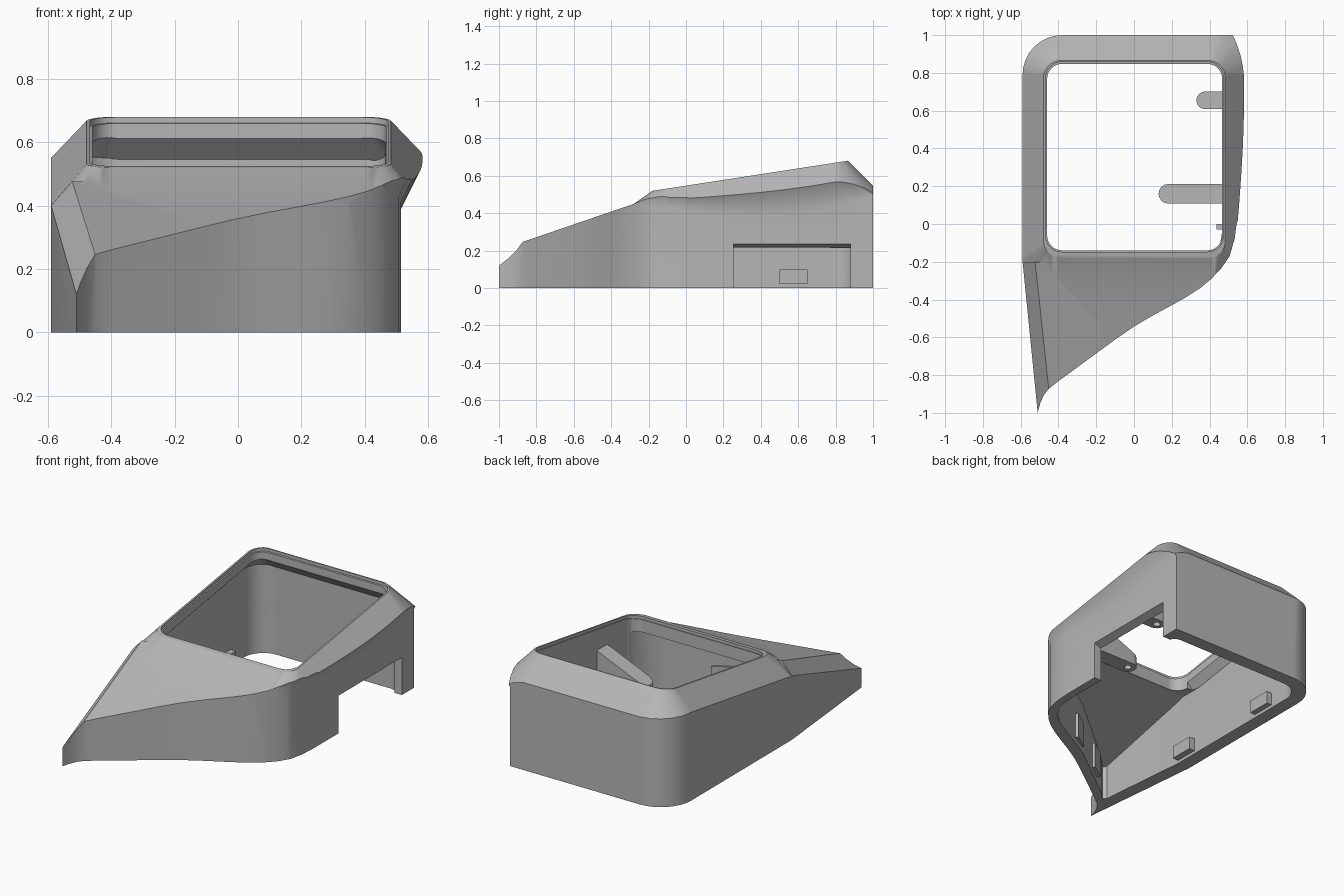
import bpy, bmesh
from math import sin, cos, pi
from mathutils import Vector

if "Cube" in bpy.data.objects:
    bpy.data.objects.remove(bpy.data.objects["Cube"], do_unlink=True)

grey = bpy.data.materials.new("mid grey plastic")
grey.use_nodes = True
COLOUR = (0.47, 0.47, 0.47, 1)
grey.diffuse_color = COLOUR
grey.node_tree.nodes["Principled BSDF"].inputs["Base Color"].default_value = COLOUR


def top(y):
    """Height of the tilted rim plane."""
    return 0.547 + 0.154 * y


def loft(name, rings, planes=()):
    """Closed solid through rings of points, trimmed by (point, normal) planes."""
    bm = bmesh.new()
    loops = [[bm.verts.new(p) for p in ring] for ring in rings]
    n = len(loops[0])
    for a, b in zip(loops, loops[1:]):
        for i in range(n):
            j = (i + 1) % n
            bm.faces.new((a[i], a[j], b[j], b[i]))
    bm.faces.new(loops[0][::-1])
    bm.faces.new(loops[-1])
    if planes:
        bmesh.ops.triangulate(bm, faces=bm.faces[:])
    for co, no in planes:
        bmesh.ops.bisect_plane(bm, geom=bm.verts[:] + bm.edges[:] + bm.faces[:], dist=1e-5,
                               plane_co=co, plane_no=no, clear_outer=True)
        bmesh.ops.holes_fill(bm, edges=[e for e in bm.edges if e.is_boundary], sides=0)
    bmesh.ops.dissolve_limit(bm, angle_limit=0.002, verts=bm.verts[:], edges=bm.edges[:])
    bmesh.ops.recalc_face_normals(bm, faces=bm.faces[:])
    me = bpy.data.meshes.new(name)
    bm.to_mesh(me)
    bm.free()
    me.materials.append(grey)
    ob = bpy.data.objects.new(name, me)
    bpy.context.collection.objects.link(ob)
    return ob


def prism(name, pts, low, high, planes=()):
    """Upright prism; low and high are functions of x and y."""
    return loft(name, [[(x, y, f(x, y)) for x, y in pts] for f in (low, high)], planes)


def flat(z):
    return lambda x, y: z


def arc(cx, cy, r, a0, a1, n=8):
    return [(cx + r * cos(a0 + (a1 - a0) * i / n), cy + r * sin(a0 + (a1 - a0) * i / n))
            for i in range(n + 1)]


def rounded(x0, x1, y0, y1, r):
    corners = [(x1 - r, y1 - r), (x0 + r, y1 - r), (x0 + r, y0 + r), (x1 - r, y0 + r)]
    return [p for i, c in enumerate(corners) for p in arc(*c, r, i * pi / 2, (i + 1) * pi / 2)]


def box(name, x0, x1, y0, y1, z0, z1):
    return prism(name, [(x0, y0), (x1, y0), (x1, y1), (x0, y1)], flat(z0), flat(z1))


def combine(target, other, operation):
    mod = target.modifiers.new("cut", "BOOLEAN")
    mod.operation, mod.solver, mod.object = operation, "EXACT", other
    bpy.context.view_layer.objects.active = target
    bpy.ops.object.modifier_apply(modifier=mod.name)
    bpy.data.objects.remove(other, do_unlink=True)


# Footprint: front sweep, right wall, back, rounded back corner, left wall
front = [(-.51, -1), (-.497, -.95), (-.477, -.905), (-.45, -.872), (-.4, -.832), (-.1, -.612),
         (0, -.543), (.1, -.484), (.2, -.43), (.28, -.385), (.35, -.34), (.41, -.29),
         (.455, -.24), (.49, -.18), (.508, -.1)]
right = [(.515, y / 10) for y in range(0, 11)]
outline = front + right + arc(-.38, .79, .21, pi / 2, pi) + [(-.59, -.2)]


def flare_start(x, y):
    if x < .4:
        return .45
    return .39 + (.15 if y < .4 else .28) * (y - .4) ** 2


def flared(x, y):
    out = .2 * min(1, (y + .4) / .5) if x > .4 else 0
    return (x + out, y, flare_start(x, y) + .4)


# Raised frame: flared walls trimmed by the tilted top and chamfers rolling round its corners
r = .09
trims = [(Vector((0, 0, top(0))), Vector((0, -.154, 1)))]
for i, (cx, cy) in enumerate([(.393, .775), (-.388, .775), (-.388, -.09), (.393, -.09)]):
    for j in range(6):
        a = (i + j / 6) * pi / 2
        k = 1.05 + (.1 if sin(a) > 0 else .5) * sin(a)
        x, y = cx + r * cos(a), cy + r * sin(a)
        trims.append((Vector((x, y, top(y))), Vector((k * cos(a), k * sin(a) - .154, 1))))
shell = loft("housing_shell", [[(x, y, 0) for x, y in outline],
                               [(x, y, flare_start(x, y)) for x, y in outline],
                               [flared(x, y) for x, y in outline]], trims)

# Sloping front deck with a bevel down its left edge
deck_slope = Vector((0, -.342, 1))
deck = prism("front_deck", outline, flat(0), flat(.9), [
    (Vector((0, -.2, 0)), Vector((0, 1, 0))),
    (Vector((0, 0, .545)), deck_slope),
    (Vector((-.59, -.2, .4)), Vector((-1.15, -.465, 1)))])
combine(shell, deck, "UNION")

# Hollow: lower cavity under the deck, upper cavity under the frame
inner = [(-.43, -.8), (-.38, -.75), (0, -.465), (.2, -.355), (.33, -.28), (.4, -.22),
         (.45, -.14), (.465, -.05)] + arc(.415, .865, .05, 0, pi / 2) \
    + arc(-.375, .785, .13, pi / 2, pi) + [(-.505, -.2), (-.45, -.78)]
combine(shell, prism("lower_cavity", inner, flat(-.1), flat(.43),
                     [(Vector((0, 0, .485)), deck_slope)]), "DIFFERENCE")
upper = [(-.505, -.06), (.465, -.06)] + arc(.415, .865, .05, 0, pi / 2) \
    + arc(-.375, .785, .13, pi / 2, pi)
combine(shell, prism("upper_cavity", upper, flat(.3), flat(.9),
                     [(co - no.normalized() * .06, no) for co, no in trims]), "DIFFERENCE")

# Screen opening and its shallow seat
combine(shell, prism("opening", rounded(-.46, .467, -.14, .848, .08), flat(.2), flat(1)), "DIFFERENCE")
combine(shell, prism("seat", rounded(-.468, .474, -.147, .858, .085),
                     lambda x, y: top(y) - .018, flat(1)), "DIFFERENCE")

# Port cutout in the right wall, with a sloped upper edge
port = prism("port", [(.44, .255), (.54, .255), (.54, .88), (.44, .88)], flat(-.1),
             lambda x, y: .204 if x < .5 else .245)
combine(shell, port, "DIFFERENCE")

# Mounting arms: round-ended gussets with a screw hole beneath
parts = [shell]
for name, x0, y0, w in (("front_mounting_arm", .13, .16, .052), ("rear_mounting_arm", .33, .655, .047)):
    pts = [(.49, y0 + w)] + arc(x0 + w, y0, w, pi / 2, 3 * pi / 2) + [(.49, y0 - w)]
    arm = prism(name, pts, flat(.235), lambda x, y: .29 + .42 * (x - x0))
    hole = prism("hole", arc(x0 + w, y0, .022, 0, 1.875 * pi, 15), flat(.2), flat(.27))
    combine(arm, hole, "DIFFERENCE")
    parts.append(arm)

# Snap clips along the left, right and front inner walls
for i, (x, y) in enumerate(((-.505, .5), (-.5, -.2))):
    parts.append(box(f"left_clip_{i + 1}", x - .02, x + .035, y, y + .15, .02, .1))
parts.append(box("right_clip", .437, .49, -.03, 0, .04, .22))
for i, (x, y) in enumerate(((.06, -.44), (-.24, -.645))):
    clip = box(f"front_clip_{i + 1}", -.06, .06, -.02, .02, .04, .2)
    clip.location = (x, y, 0)
    clip.rotation_euler.z = .6
    parts.append(clip)

# Soft shading with crisp edges
for ob in parts:
    bpy.ops.object.select_all(action="DESELECT")
    ob.select_set(True)
    bpy.context.view_layer.objects.active = ob
    bpy.ops.object.shade_smooth_by_angle(angle=.5)
    weighted = ob.modifiers.new("even_normals", "WEIGHTED_NORMAL")
    weighted.keep_sharp = True
